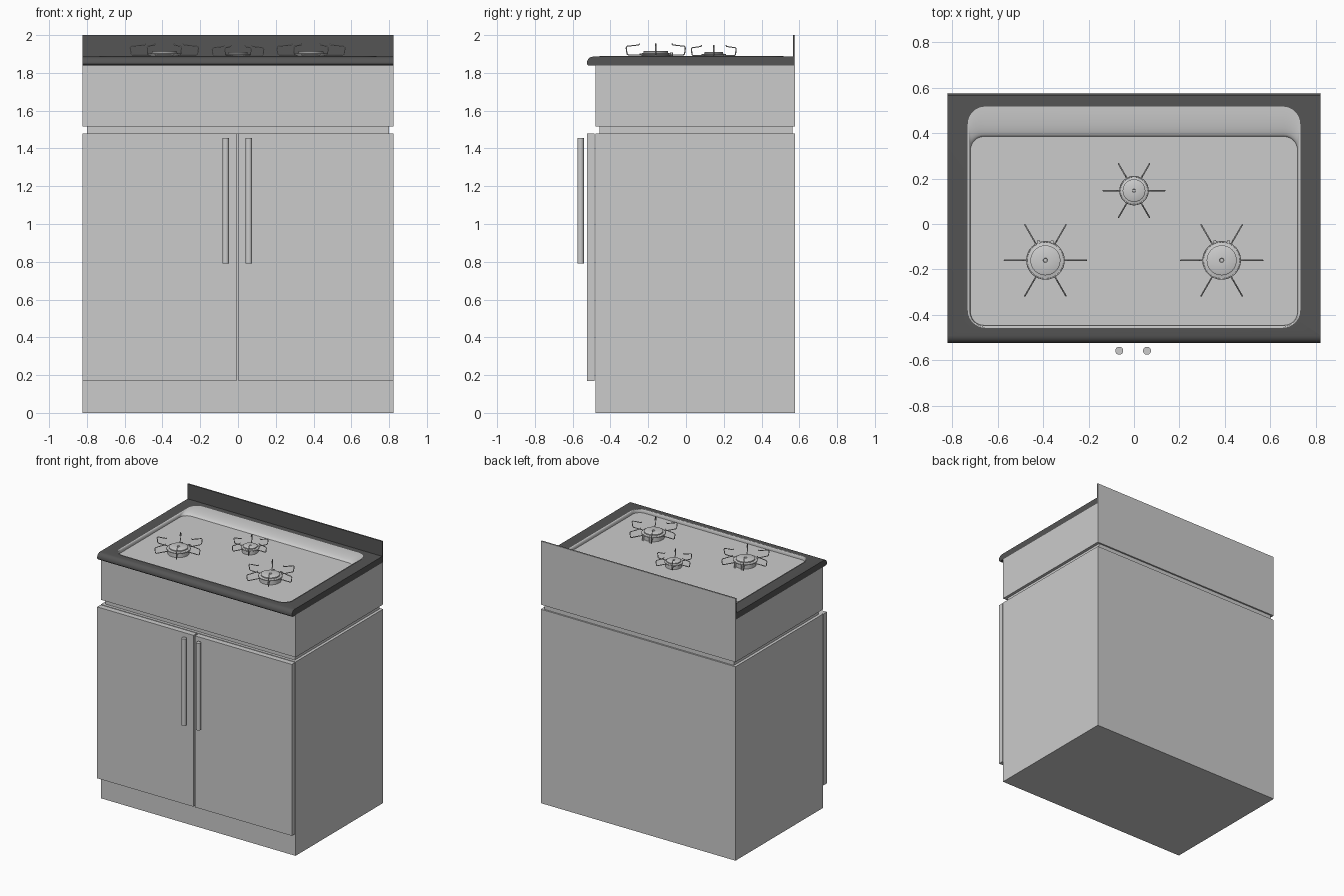
import bpy, bmesh, math
from mathutils import Vector

if "Cube" in bpy.data.objects:
    bpy.data.objects.remove(bpy.data.objects["Cube"])

dark = bpy.data.materials.new("dark_enamel")
dark.diffuse_color = (0.09, 0.09, 0.09, 1)
dark.use_nodes = True
dark.node_tree.nodes["Principled BSDF"].inputs["Base Color"].default_value = dark.diffuse_color


def finish(name, bm, mat=None, smooth=None):
    bmesh.ops.recalc_face_normals(bm, faces=bm.faces[:])
    me = bpy.data.meshes.new(name)
    bm.to_mesh(me)
    bm.free()
    ob = bpy.data.objects.new(name, me)
    bpy.context.collection.objects.link(ob)
    if mat:
        me.materials.append(mat)
    if smooth:
        bpy.ops.object.select_all(action='DESELECT')
        ob.select_set(True)
        bpy.context.view_layer.objects.active = ob
        bpy.ops.object.shade_smooth_by_angle(angle=math.radians(smooth))
    return ob


def box(name, lo, hi, mat=None):
    lo, hi = Vector(lo), Vector(hi)
    bm = bmesh.new()
    bmesh.ops.create_cube(bm, size=1)
    for v in bm.verts:
        v.co = (lo + hi) / 2 + v.co * (hi - lo)
    return finish(name, bm, mat)


def loft(name, rings, mat=None, smooth=None, cap_start=True, cap_end=True):
    """Skin closed rings that all have the same number of points."""
    bm = bmesh.new()
    vs = [[bm.verts.new(p) for p in r] for r in rings]
    n = len(vs[0])
    for a, b in zip(vs, vs[1:]):
        for i in range(n):
            j = (i + 1) % n
            bm.faces.new((a[i], a[j], b[j], b[i]))
    if cap_start:
        bm.faces.new(vs[0])
    if cap_end:
        bm.faces.new(vs[-1])
    return finish(name, bm, mat, smooth)


def circle(cx, cy, r, z, n=32):
    return [(cx + r * math.cos(2 * math.pi * i / n), cy + r * math.sin(2 * math.pi * i / n), z)
            for i in range(n)]


def rounded_rect(hx, y0, y1, r, z, n=8):
    pts = []
    for k, (cx, cy) in enumerate([(hx - r, y1 - r), (r - hx, y1 - r), (r - hx, y0 + r), (hx - r, y0 + r)]):
        for i in range(n + 1):
            a = math.pi / 2 * (k + i / n)
            pts.append((cx + r * math.cos(a), cy + r * math.sin(a), z))
    return pts


def wires(name, paths, radius):
    cu = bpy.data.curves.new(name, 'CURVE')
    cu.dimensions = '3D'
    cu.bevel_depth = radius
    cu.bevel_resolution = 1
    cu.use_fill_caps = True
    for pts in paths:
        sp = cu.splines.new('POLY')
        sp.points.add(len(pts) - 1)
        for p, co in zip(sp.points, pts):
            p.co = (*co, 1)
    ob = bpy.data.objects.new(name, cu)
    bpy.context.collection.objects.link(ob)
    bpy.ops.object.select_all(action='DESELECT')
    ob.select_set(True)
    bpy.context.view_layer.objects.active = ob
    bpy.ops.object.convert(target='MESH')


W, BACK = 0.822, 0.577

# Cabinet, shadow gap and upper carcass
box("cabinet_body", (-W, -0.48, 0), (W, BACK, 1.48))
box("shadow_gap", (-0.80, -0.458, 1.48), (0.80, 0.565, 1.515))
box("upper_carcass", (-W, -0.48, 1.515), (W, 0.572, 1.838))

# Doors and bar handles
for side, x0, x1, hx in (("left", -W, -0.009, -0.065), ("right", 0.003, W, 0.057)):
    box(side + "_door", (x0, -0.525, 0.17), (x1, -0.484, 1.478))
    loft(side + "_handle", [circle(hx, -0.558, 0.0175, z) for z in (0.79, 1.455)], smooth=40)

# Back panel with dark splashback in front
box("back_panel", (-W, 0.572, 1.515), (W, BACK, 2.0))
box("splashback", (-W, 0.566, 1.838), (W, 0.572, 2.0), dark)

# Worktop: extruded profile with rounded front edge
TOP, R = 1.886, 0.034
profile = [(0.566, 1.838), (-0.517, 1.838), (-0.525, 1.846)]
profile += [(-0.525 + R - R * math.cos(a), TOP - R + R * math.sin(a))
            for a in (math.pi / 2 * i / 6 for i in range(7))]
profile.append((0.566, TOP))
worktop = loft("worktop", [[(x, y, z) for y, z in profile] for x in (-W, W)], dark, 35)
cutter = loft("pan_cutter", [rounded_rect(0.729, -0.454, 0.514, 0.075, z) for z in (1.8, 1.95)])
cutter.hide_render = True
cutter.hide_viewport = True
cut = worktop.modifiers.new("pan_opening", 'BOOLEAN')
cut.object = cutter
cut.solver = 'EXACT'

# Sunken pan with a long rolled slope at the back
FLOOR = 1.864
pan = [rounded_rect(0.732, -0.457, 0.517, 0.077, TOP - 0.006), rounded_rect(0.732, -0.457, 0.517, 0.077, TOP + 0.003)]
for i in range(9):
    a = math.pi / 2 * i / 8
    s, drop = math.sin(a), 1 - math.cos(a)
    pan.append(rounded_rect(0.729 - 0.009 * s, -0.454 + 0.008 * s, 0.514 - 0.129 * s, 0.075 - 0.015 * s,
                            TOP + 0.003 - (TOP + 0.003 - FLOOR) * drop))
loft("hob_pan", pan, smooth=50, cap_start=False)

# Burners: turned body, wire ring, six bracket arms, two small pegs
burner_profile = [(0.075, FLOOR), (0.075, 1.892), (0.085, 1.897), (0.085, 1.902), (0.072, 1.904),
                  (0.066, 1.906), (0.066, 1.914), (0.060, 1.917), (0.010, 1.917), (0.008, 1.912)]
arm = [(0.080, 1.895), (0.168, 1.895), (0.176, 1.901), (0.181, 1.933), (0.175, 1.941), (0.105, 1.948), (0.098, 1.955)]
for name, cx, cy, s in (("left", -0.39, -0.16, 1), ("right", 0.386, -0.16, 1), ("back", 0, 0.147, 0.755)):
    def zs(z):
        return FLOOR + (z - FLOOR) * (0.9 if s < 1 else 1)
    loft(name + "_burner", [circle(cx, cy, r * s, zs(z)) for r, z in burner_profile], smooth=40)
    paths = []
    for k in range(6):
        a = k * math.pi / 3
        paths.append([(cx + r * s * math.cos(a), cy + r * s * math.sin(a), zs(z)) for r, z in arm])
    ring = circle(cx, cy, 0.082 * s, zs(1.901))
    paths.append(ring + ring[:1])
    wires(name + "_pan_support", paths, 0.0032)
    if s == 1:
        for tag, dx in (("a", -0.03), ("b", 0.03)):
            loft(f"{name}_igniter_{tag}", [circle(cx + dx, cy + 0.083, 0.007, z, 12) for z in (FLOOR, 1.908)], smooth=40)
